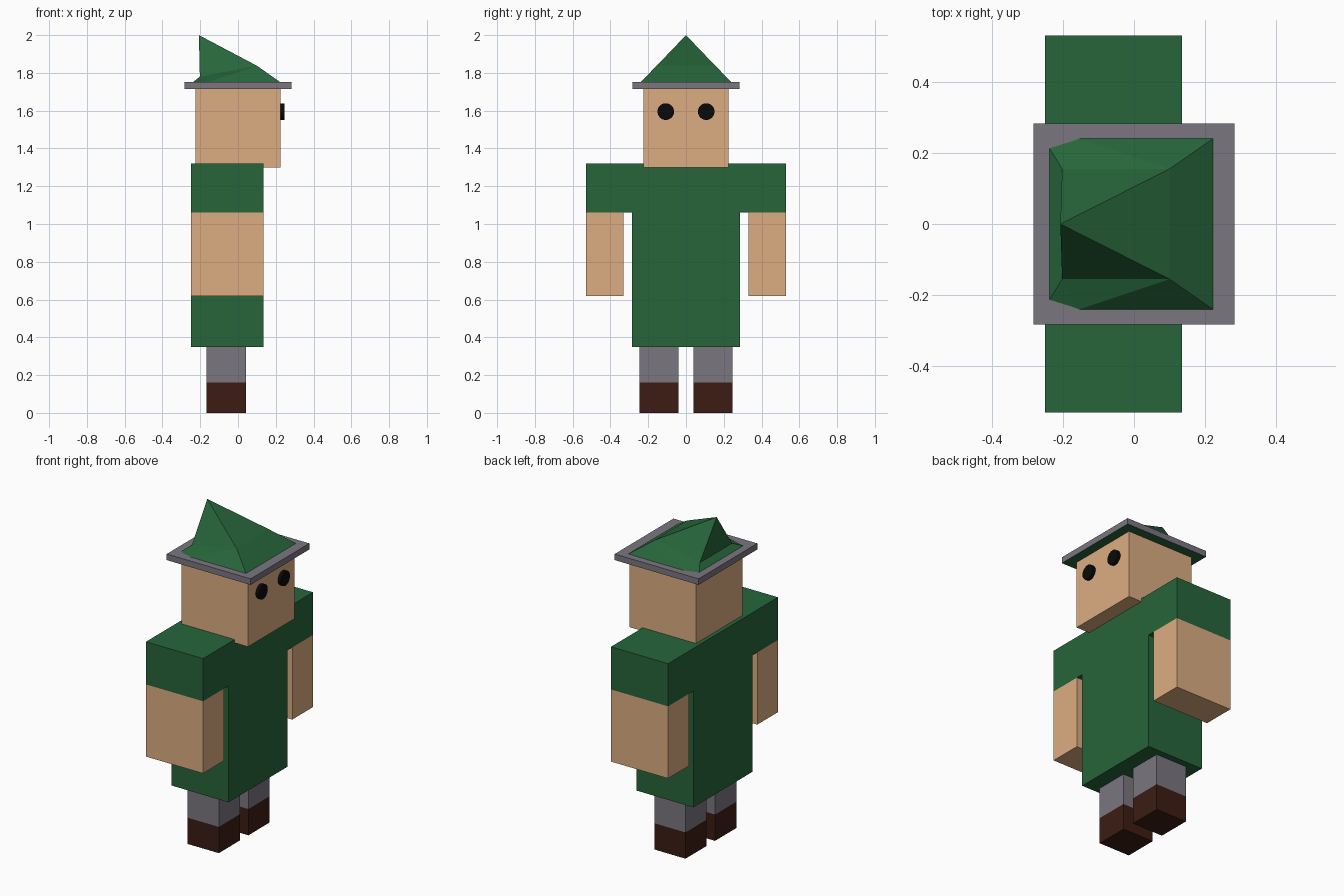
import bpy, bmesh, math
from mathutils import Matrix

if "Cube" in bpy.data.objects:
    bpy.data.objects.remove(bpy.data.objects["Cube"])


def material(name, r, g, b):
    m = bpy.data.materials.new(name)
    m.diffuse_color = (r, g, b, 1)
    m.use_nodes = True
    m.node_tree.nodes["Principled BSDF"].inputs["Base Color"].default_value = m.diffuse_color
    return m


GREEN = material("green", 0.02, 0.13, 0.043)
SKIN = material("skin", 0.72, 0.42, 0.22)
BROWN = material("brown", 0.045, 0.012, 0.006)
GREY = material("grey", 0.195, 0.18, 0.215)
BLACK = material("black", 0.003, 0.003, 0.003)


def finish(name, bm, *mats):
    bmesh.ops.recalc_face_normals(bm, faces=bm.faces)
    me = bpy.data.meshes.new(name)
    bm.to_mesh(me)
    bm.free()
    for m in mats:
        me.materials.append(m)
    ob = bpy.data.objects.new(name, me)
    bpy.context.collection.objects.link(ob)
    return ob


def box(name, x, y, z, *mats):
    bm = bmesh.new()
    bmesh.ops.create_cube(bm, size=1)
    for v in bm.verts:
        for i, (lo, hi) in enumerate((x, y, z)):
            v.co[i] = lo if v.co[i] < 0 else hi
    return finish(name, bm, *mats)


# Tunic: T-shaped outline extruded from back to front
half = [(0.285, 0.35), (0.285, 1.06), (0.53, 1.06), (0.53, 1.32)]
outline = half + [(-y, z) for y, z in reversed(half)]
bm = bmesh.new()
face = bm.faces.new([bm.verts.new((-0.25, y, z)) for y, z in outline])
ext = bmesh.ops.extrude_face_region(bm, geom=[face], use_keep_orig=True)
for g in ext["geom"]:
    if isinstance(g, bmesh.types.BMVert):
        g.co.x = 0.135
finish("tunic", bm, GREEN)

# Head
box("head", (-0.225, 0.225), (-0.225, 0.225), (1.30, 1.72), SKIN)

# Limbs, shoes and eyes on both sides
for s, side in ((-1, "right"), (1, "left")):
    def span(a, b):
        return sorted((s * a, s * b))
    box(side + "_arm", (-0.25, 0.135), span(0.33, 0.53), (0.62, 1.06), SKIN)
    box(side + "_leg", (-0.168, 0.042), span(0.04, 0.245), (0.16, 0.35), GREY)
    box(side + "_shoe", (-0.168, 0.042), span(0.04, 0.245), (0, 0.16), BROWN)
    bm = bmesh.new()
    bmesh.ops.create_cone(
        bm, cap_ends=True, segments=32, radius1=0.044, radius2=0.044, depth=0.035,
        matrix=Matrix.Translation((0.2275, s * 0.107, 1.595)) @ Matrix.Rotation(math.pi / 2, 4, "Y"))
    finish(side + "_eye", bm, BLACK)

# Hat brim: grey slab with green underside
brim = box("hat_brim", (-0.283, 0.283), (-0.283, 0.283), (1.715, 1.752), GREY, GREEN)
for p in brim.data.polygons:
    if p.normal.z < -0.5:
        p.material_index = 1

# Hat crown: base ring, crease ring and a tip leaning to the back
bm = bmesh.new()
tip = bm.verts.new((-0.207, 0, 2.0))
base, crease = [], []
for s in (1, -1):
    base.append([bm.verts.new((x, s * y, 1.75)) for x, y in ((0.225, 0.242), (-0.16, 0.242), (-0.24, 0.217))])
    crease.append([bm.verts.new((x, s * 0.155, z)) for x, z in ((0.1, 1.838), (-0.202, 1.78))])
for (bf, bs, bb), (cf, cb) in zip(base, crease):
    for f in ((bf, bs, cf), (bs, cb, cf), (bs, bb, cb), (cf, cb, tip)):
        bm.faces.new(f)
for b, c in ((0, 0), (2, 1)):
    bm.faces.new((base[0][b], base[1][b], crease[1][c], crease[0][c]))
    bm.faces.new((crease[0][c], crease[1][c], tip))
bm.faces.new(base[0] + base[1][::-1])
finish("hat_crown", bm, GREEN)
